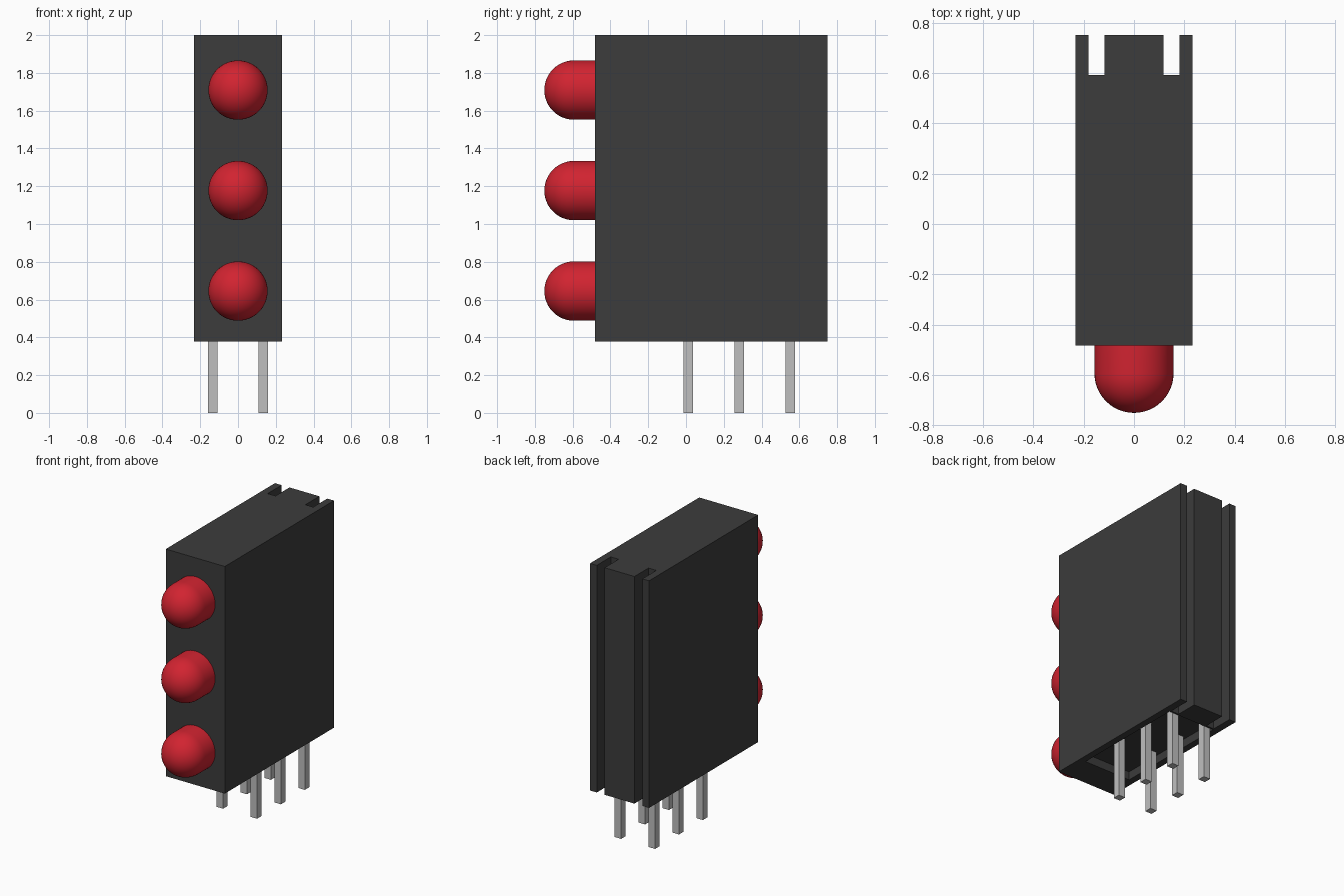
import bpy, bmesh, math
from mathutils import Matrix, Vector

cube = bpy.data.objects.get("Cube")
if cube:
    bpy.data.objects.remove(cube)


def material(name, rgb, roughness=0.6):
    m = bpy.data.materials.new(name)
    m.use_nodes = True
    m.diffuse_color = (*rgb, 1)
    shader = m.node_tree.nodes["Principled BSDF"]
    shader.inputs["Base Color"].default_value = (*rgb, 1)
    shader.inputs["Roughness"].default_value = roughness
    return m


BLACK = material("black plastic", (0.045, 0.045, 0.045))
RED = material("red lens", (0.64, 0.017, 0.03), 0.4)
SILVER = material("tinned metal", (0.52, 0.52, 0.52), 0.4)


def make_object(name, bm, mat):
    bmesh.ops.recalc_face_normals(bm, faces=bm.faces[:])
    mesh = bpy.data.meshes.new(name)
    bm.to_mesh(mesh)
    bm.free()
    mesh.materials.append(mat)
    obj = bpy.data.objects.new(name, mesh)
    bpy.context.collection.objects.link(obj)
    return obj


def box(name, lo, hi, mat):
    lo, hi = Vector(lo), Vector(hi)
    bm = bmesh.new()
    bmesh.ops.create_cube(bm, size=1, matrix=Matrix.Translation((lo + hi) / 2)
                          @ Matrix.Diagonal((*(hi - lo), 1)))
    return make_object(name, bm, mat)


# Housing: plan profile with two rear slots, mirrored in x and extruded up
W, FRONT, BACK, BASE, TOP = 0.233, -0.482, 0.75, 0.378, 2.0
SLOT_IN, SLOT_OUT, SLOT_Y = 0.118, 0.18, 0.592
half = [(W, FRONT), (W, BACK), (SLOT_OUT, BACK), (SLOT_OUT, SLOT_Y),
        (SLOT_IN, SLOT_Y), (SLOT_IN, BACK)]
outline = half + [(-x, y) for x, y in reversed(half)]
bm = bmesh.new()
face = bm.faces.new([bm.verts.new((x, y, BASE)) for x, y in outline])
extruded = bmesh.ops.extrude_face_region(bm, geom=[face])
bmesh.ops.translate(bm, vec=(0, 0, TOP - BASE),
                    verts=[g for g in extruded["geom"] if isinstance(g, bmesh.types.BMVert)])
housing = make_object("housing", bm, BLACK)

# Shallow recess in the underside around the pins
RECESS = 0.06
cutter = box("recess_cutter", (-0.185, -0.27, BASE - 0.1), (0.185, 0.58, BASE + RECESS), BLACK)
cutter.hide_render = True
cutter.hide_set(True)
cut = housing.modifiers.new("underside recess", 'BOOLEAN')
cut.operation = 'DIFFERENCE'
cut.solver = 'EXACT'
cut.object = cutter


# Lamps: a short cylinder with a domed end, revolved around the y axis
def lamp(name, z, radius=0.157, dome_y=-0.593, steps=12):
    bm = bmesh.new()
    path = [(0, FRONT + 0.02), (radius, FRONT + 0.02)]
    for i in range(steps + 1):
        a = math.pi / 2 * i / steps
        path.append((radius * math.cos(a), dome_y - radius * math.sin(a)))
    verts = [bm.verts.new((r, y, z)) for r, y in path]
    edges = [bm.edges.new(pair) for pair in zip(verts, verts[1:])]
    bmesh.ops.spin(bm, geom=verts + edges, cent=(0, 0, z), axis=(0, 1, 0),
                   angle=math.tau, steps=48, use_merge=True)
    bmesh.ops.remove_doubles(bm, verts=bm.verts[:], dist=1e-4)
    obj = make_object(name, bm, RED)
    bpy.ops.object.select_all(action='DESELECT')
    obj.select_set(True)
    bpy.context.view_layer.objects.active = obj
    bpy.ops.object.shade_smooth_by_angle(angle=math.radians(35))


for name, z in (("lower", 0.645), ("middle", 1.177), ("upper", 1.709)):
    lamp(name + "_lamp", z)

# Square pins: two columns of three
PIN = 0.026
for side, x in (("left", 0.134), ("right", -0.134)):
    for place, y in (("front", 0.012), ("middle", 0.282), ("rear", 0.552)):
        box(f"{place}_{side}_pin", (x - PIN, y - PIN, 0),
            (x + PIN, y + PIN, BASE + RECESS + 0.02), SILVER)
